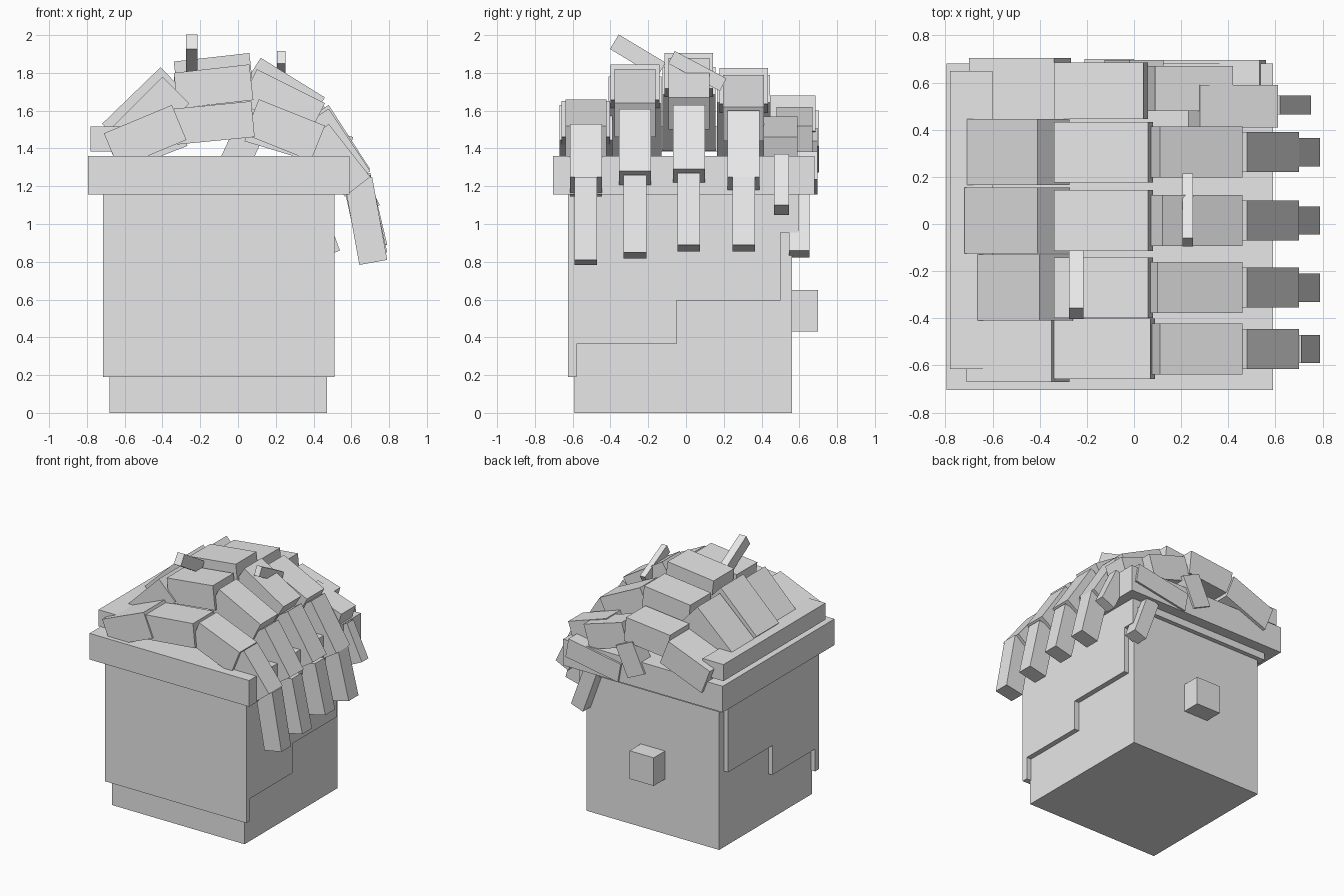
import bpy, math
from mathutils import Vector, Matrix

if "Cube" in bpy.data.objects:
    bpy.data.objects.remove(bpy.data.objects["Cube"], do_unlink=True)

grey = bpy.data.materials.new("plain grey")
grey.use_nodes = True
grey.diffuse_color = (0.8, 0.8, 0.8, 1)
grey.node_tree.nodes["Principled BSDF"].inputs["Base Color"].default_value = (0.8, 0.8, 0.8, 1)


def block(name, center, size, axis="Y", angle=0.0):
    """Box of a given size, turned about one axis."""
    bpy.ops.mesh.primitive_cube_add(size=1)
    ob = bpy.context.object
    ob.name = name
    ob.data.transform(Matrix.Translation(center) @ Matrix.Rotation(angle, 4, axis)
                      @ Matrix.Diagonal((*size, 1)))
    ob.data.materials.append(grey)
    return ob


def box(name, x0, x1, y0, y1, z0, z1):
    return block(name, Vector(((x0 + x1) / 2, (y0 + y1) / 2, (z0 + z1) / 2)),
                 (x1 - x0, y1 - y0, z1 - z0))


def lock(name, y, width, start, end, thick):
    """Hair block whose outer edge runs from start to end in the xz plane."""
    p, q = Vector(start), Vector(end)
    d = q - p
    n = Vector((d.y, -d.x)).normalized()
    c = (p + q) / 2 + n * thick / 2
    return block(name, Vector((c.x, y, c.y)), (d.length, width, thick),
                 "Y", -math.atan2(d.y, d.x))


# Head and nose
box("head", -0.68, 0.47, -0.59, 0.56, 0, 1.2)
box("nose", -0.21, 0.0, 0.55, 0.70, 0.43, 0.65)

# Close-cropped hair: back panel, stepped sides, front strip
box("hair_back", -0.715, 0.51, -0.625, -0.58, 0.19, 1.2)
for side, x0, x1, front_z in (("left", 0.46, 0.51, 0.955), ("right", -0.715, -0.67, 1.1)):
    box(f"hair_side_{side}_rear", x0, x1, -0.6, -0.05, 0.365, 1.2)
    box(f"hair_side_{side}_middle", x0, x1, -0.05, 0.50, 0.595, 1.2)
    box(f"hair_side_{side}_front", x0, x1, 0.50, 0.595, front_z, 1.2)
box("hair_front", -0.715, 0.51, 0.55, 0.595, 1.1, 1.2)

# Thick band and the bar along its right edge
box("hair_band", -0.795, 0.59, -0.705, 0.68, 1.155, 1.36)
box("hair_bar", -0.78, -0.60, -0.615, 0.65, 1.385, 1.515)

# Swept rows: right slope, crown, left slope, drop, hanging tip
rows = [
    (-0.53, [(-0.71, 1.48), (-0.35, 1.63)], [(-0.34, 1.61), (0.07, 1.65)],
     [(0.11, 1.66), (0.46, 1.52)], [(0.48, 1.53), (0.70, 1.25)], [(0.71, 1.25), (0.79, 0.81)]),
    (-0.27, [(-0.70, 1.48), (-0.40, 1.78)], [(-0.34, 1.80), (0.06, 1.845)],
     [(0.10, 1.82), (0.46, 1.64)], [(0.48, 1.61), (0.70, 1.28)], [(0.70, 1.26), (0.79, 0.85)]),
    (0.015, [(-0.72, 1.53), (-0.41, 1.83)], [(-0.34, 1.86), (0.06, 1.905)],
     [(0.12, 1.88), (0.46, 1.67)], [(0.48, 1.63), (0.70, 1.29)], [(0.70, 1.27), (0.79, 0.89)]),
    (0.305, [(-0.725, 1.50), (-0.41, 1.79)], [(-0.34, 1.78), (0.06, 1.825)],
     [(0.11, 1.79), (0.46, 1.62)], [(0.48, 1.60), (0.70, 1.25)], [(0.70, 1.25), (0.79, 0.89)]),
]
parts = [("right_slope", 0.28, 0.20), ("crown", 0.257, 0.19), ("left_slope", 0.217, 0.20),
         ("drop", 0.17, 0.17), ("tip", 0.12, 0.15)]
for i, (y, *edges) in enumerate(rows, 1):
    for (part, width, thick), (start, end) in zip(parts, edges):
        lock(f"lock_{part}_{i}", y, width, start, end, thick)

# Row over the face, broken into uneven locks
lock("fringe_right_slope", 0.575, 0.26, (-0.70, 1.46), (-0.34, 1.60), 0.20)
lock("fringe_crown", 0.565, 0.24, (-0.34, 1.64), (0.04, 1.68), 0.19)
lock("fringe_left_slope", 0.575, 0.19, (0.09, 1.62), (0.42, 1.52), 0.19)
lock("fringe_side", 0.50, 0.18, (0.28, 1.57), (0.61, 1.46), 0.16)
lock("fringe_side_tip", 0.505, 0.08, (0.62, 1.37), (0.75, 1.10), 0.12)
block("fringe_middle", Vector((0.0, 0.63, 1.36)), (0.16, 0.13, 0.25), "Y", math.radians(25))
block("fringe_low", Vector((0.32, 0.63, 1.27)), (0.46, 0.13, 0.15), "Y", math.radians(-10))
block("fringe_drop", Vector((0.43, 0.60, 1.00)), (0.11, 0.11, 0.34), "Y", math.radians(-20))

# Stray tufts standing on the crown
block("tuft_right", Vector((-0.245, -0.255, 1.89)), (0.06, 0.29, 0.09), "X", math.radians(-31))
block("tuft_left", Vector((0.228, 0.06, 1.81)), (0.045, 0.31, 0.075), "X", math.radians(-28))
